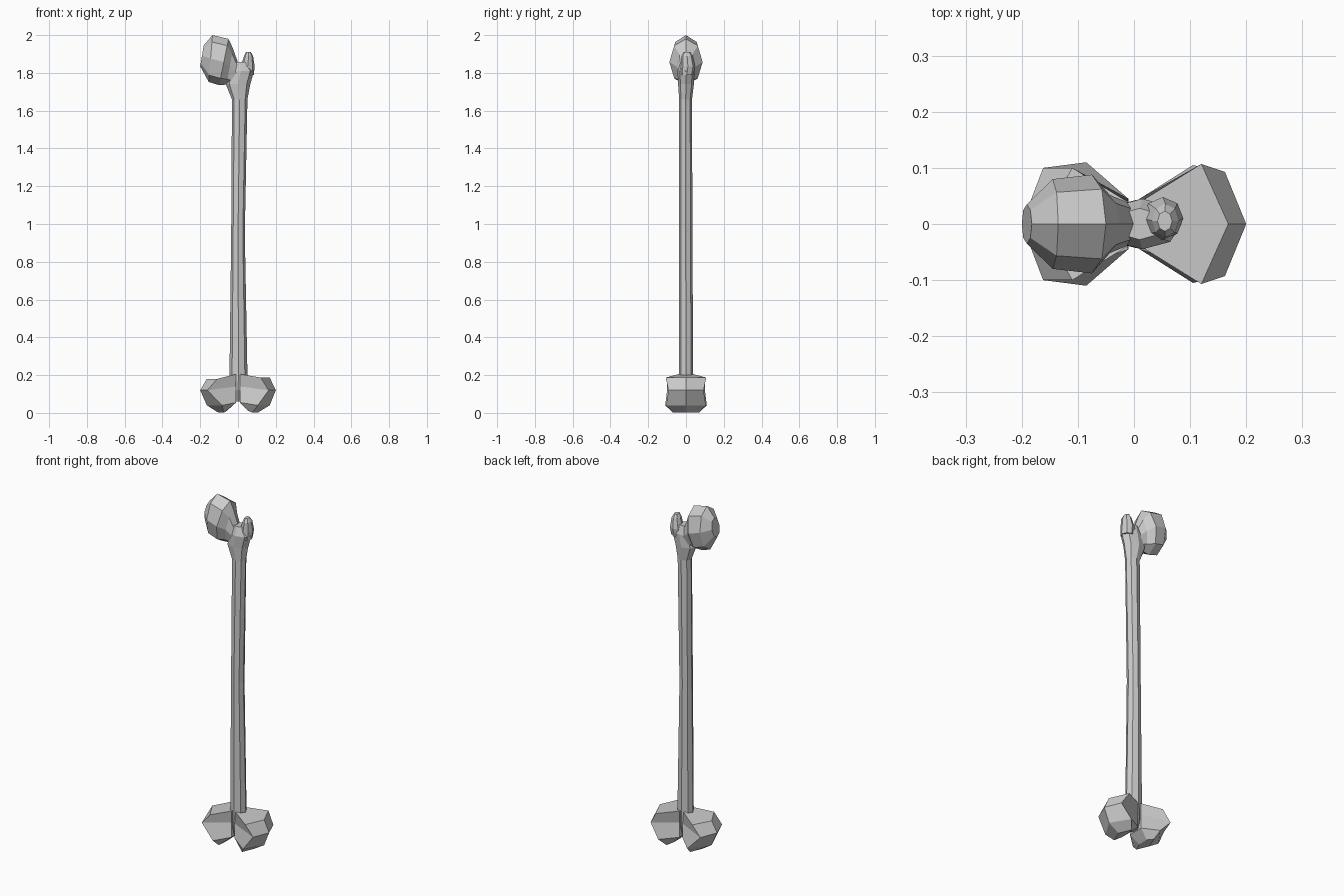
import bpy, bmesh
from math import sin, cos, pi


def loft(name, rings):
    """Skin a list of equal-length point rings and cap both ends."""
    bm = bmesh.new()
    vs = [[bm.verts.new(p) for p in r] for r in rings]
    n = len(rings[0])
    for a, b in zip(vs, vs[1:]):
        for i in range(n):
            j = (i + 1) % n
            bm.faces.new((a[i], a[j], b[j], b[i]))
    bm.faces.new(vs[0])
    bm.faces.new(vs[-1])
    bmesh.ops.recalc_face_normals(bm, faces=bm.faces)
    me = bpy.data.meshes.new(name)
    bm.to_mesh(me)
    bm.free()
    ob = bpy.data.objects.new(name, me)
    bpy.context.collection.objects.link(ob)
    return ob


def ring(p, q, w, yc=0.0, n=8):
    """Oval ring spanning points p and q in the xz plane, half width w in y."""
    pts = []
    for i in range(n):
        a = 2 * pi * i / n
        t = (1 + cos(a)) / 2
        pts.append((q[0] + (p[0] - q[0]) * t, yc + w * sin(a), q[1] + (p[1] - q[1]) * t))
    return pts


def flat(z, x0, x1, w, yc=0.0):
    return ring((x1, z), (x0, z), w, yc)


# Long shaft, flaring at the top
loft("shaft", [
    flat(0.06, -0.012, 0.012, 0.03),
    flat(0.12, -0.035, 0.035, 0.042),
    flat(0.205, -0.045, 0.05, 0.038),
    flat(0.95, -0.036, 0.036, 0.036, -0.002),
    flat(1.66, -0.032, 0.05, 0.034, -0.002),
    flat(1.74, -0.065, 0.065, 0.042),
    flat(1.81, -0.055, 0.085, 0.045),
    flat(1.858, -0.03, 0.05, 0.028),
])

# Bony knob beside the neck
loft("outer_knob", [
    flat(1.79, 0.01, 0.084, 0.035, 0.005),
    flat(1.835, 0.015, 0.088, 0.038, 0.01),
    flat(1.89, 0.032, 0.08, 0.03, 0.006),
    flat(1.91, 0.042, 0.068, 0.018, 0.005),
])

# Ball head with its neck
loft("head", [
    ring((-0.182, 1.945), (-0.2, 1.835), 0.035),
    ring((-0.135, 2.0), (-0.155, 1.752), 0.08),
    ring((-0.05, 1.98), (-0.10, 1.735), 0.088),
    ring((-0.027, 1.93), (-0.06, 1.738), 0.052),
    ring((0.0, 1.855), (-0.02, 1.74), 0.038),
])


# Lower condyles, one on each side
def condyle(name, side, rows):
    rings = []
    for zi, zo, xi, xm, xo, wi, w in rows:
        pts = [(xi, -wi, zi), (xm, -w, zo), (xo, 0, zo), (xm, w, zo), (xi, wi, zi), (xi, 0, zi)]
        rings.append([(side * x, y, z) for x, y, z in pts])
    loft(name, rings)


condyle("right_condyle", 1, [
    (0.205, 0.187, 0.012, 0.12, 0.168, 0.04, 0.107),
    (0.14, 0.12, 0.01, 0.162, 0.2, 0.045, 0.093),
    (0.055, 0.04, 0.01, 0.105, 0.168, 0.045, 0.105),
    (0.01, 0.002, 0.055, 0.075, 0.105, 0.03, 0.07),
])
condyle("left_condyle", -1, [
    (0.205, 0.18, 0.012, 0.11, 0.165, 0.04, 0.1),
    (0.14, 0.12, 0.01, 0.162, 0.2, 0.045, 0.1),
    (0.055, 0.04, 0.01, 0.085, 0.165, 0.045, 0.11),
    (0.01, 0.002, 0.06, 0.075, 0.105, 0.03, 0.07),
])
